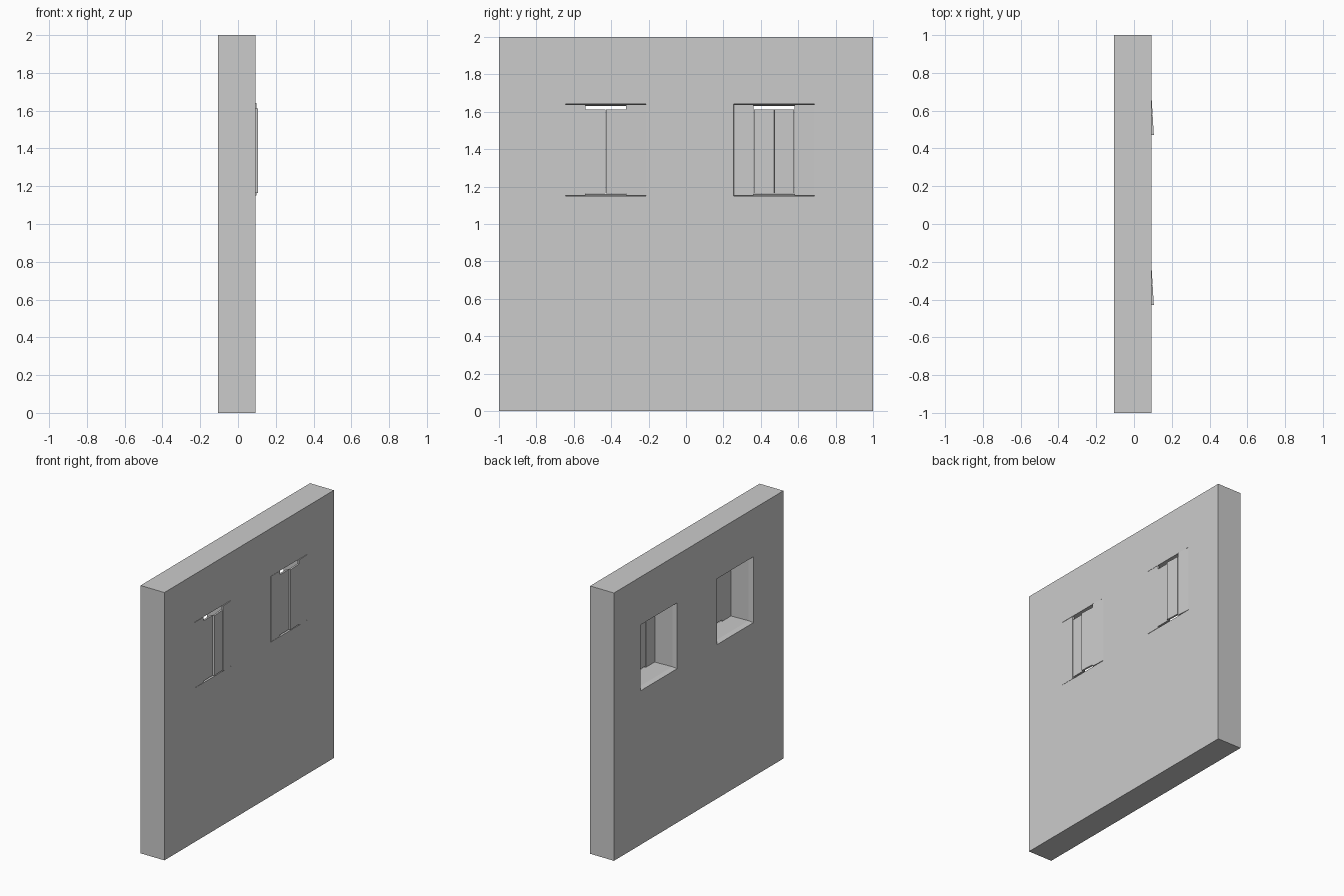
import bpy, bmesh, math
from mathutils import Matrix

if "Cube" in bpy.data.objects:
    bpy.data.objects.remove(bpy.data.objects["Cube"])

XB, XF = -0.105, 0.092        # wall back and front
Z0, Z1 = 1.15, 1.642          # window bottom and top
WINDOWS = [(-0.645, -0.213), (0.255, 0.687)]


def finish(name, bm):
    bmesh.ops.recalc_face_normals(bm, faces=bm.faces)
    me = bpy.data.meshes.new(name)
    bm.to_mesh(me)
    bm.free()
    ob = bpy.data.objects.new(name, me)
    bpy.context.collection.objects.link(ob)
    return ob


def loft(name, sections):
    """Closed solid through rectangles given as (x, y0, y1, z0, z1)."""
    bm = bmesh.new()
    rings = [[bm.verts.new((x, y, z)) for y, z in
              ((a, c), (b, c), (b, d), (a, d))] for x, a, b, c, d in sections]
    for r, s in zip(rings, rings[1:]):
        for i in range(4):
            j = (i + 1) % 4
            bm.faces.new((r[i], r[j], s[j], s[i]))
    bm.faces.new(rings[0])
    bm.faces.new(rings[-1])
    return finish(name, bm)


# wall slab
wall = loft("wall", [(XB, -1, 1, 0, 2), (XF, -1, 1, 0, 2)])

# window openings, narrowing slightly just inside the back face
for n, (a, b) in enumerate(WINDOWS):
    t = 0.01
    cut = loft(f"opening_cutter_{n}", [
        (XB - 0.05, a, b, Z0, Z1), (XB, a, b, Z0, Z1),
        (XB + 0.033, a + t, b - t, Z0 + t, Z1 - t),
        (XF, a, b, Z0, Z1), (XF + 0.05, a, b, Z0, Z1)])
    cut.hide_render = True
    mod = wall.modifiers.new("opening", 'BOOLEAN')
    mod.operation = 'DIFFERENCE'
    mod.solver = 'EXACT'
    mod.object = cut
    bpy.context.view_layer.objects.active = wall
    bpy.ops.object.modifier_apply(modifier=mod.name)
    bpy.data.objects.remove(cut)

# shutters: two leaves per window, each of a tall outer and a short inner plank
THICK = 0.014
for n, (a, b) in enumerate(WINDOWS):
    for side, hinge, d, angle in (("fixed", a, 1, 0.0),
                                  ("ajar", b, -1, math.asin(0.013 / 0.216))):
        for k, plank in enumerate(("outer", "inner")):
            w = (b - a) / 4
            y0, y1 = sorted((d * (k * w + 0.001), d * ((k + 1) * w - 0.001)))
            lo, hi = (Z0 + 0.002, Z1 - 0.002) if k == 0 else (Z0 + 0.013, Z1 - 0.03)
            ob = loft(f"shutter_{side}_{plank}_plank_{n}",
                      [(-THICK, y0, y1, lo, hi), (0, y0, y1, lo, hi)])
            ob.data.transform(Matrix.Translation((XF, hinge, 0))
                              @ Matrix.Rotation(angle, 4, 'Z'))
